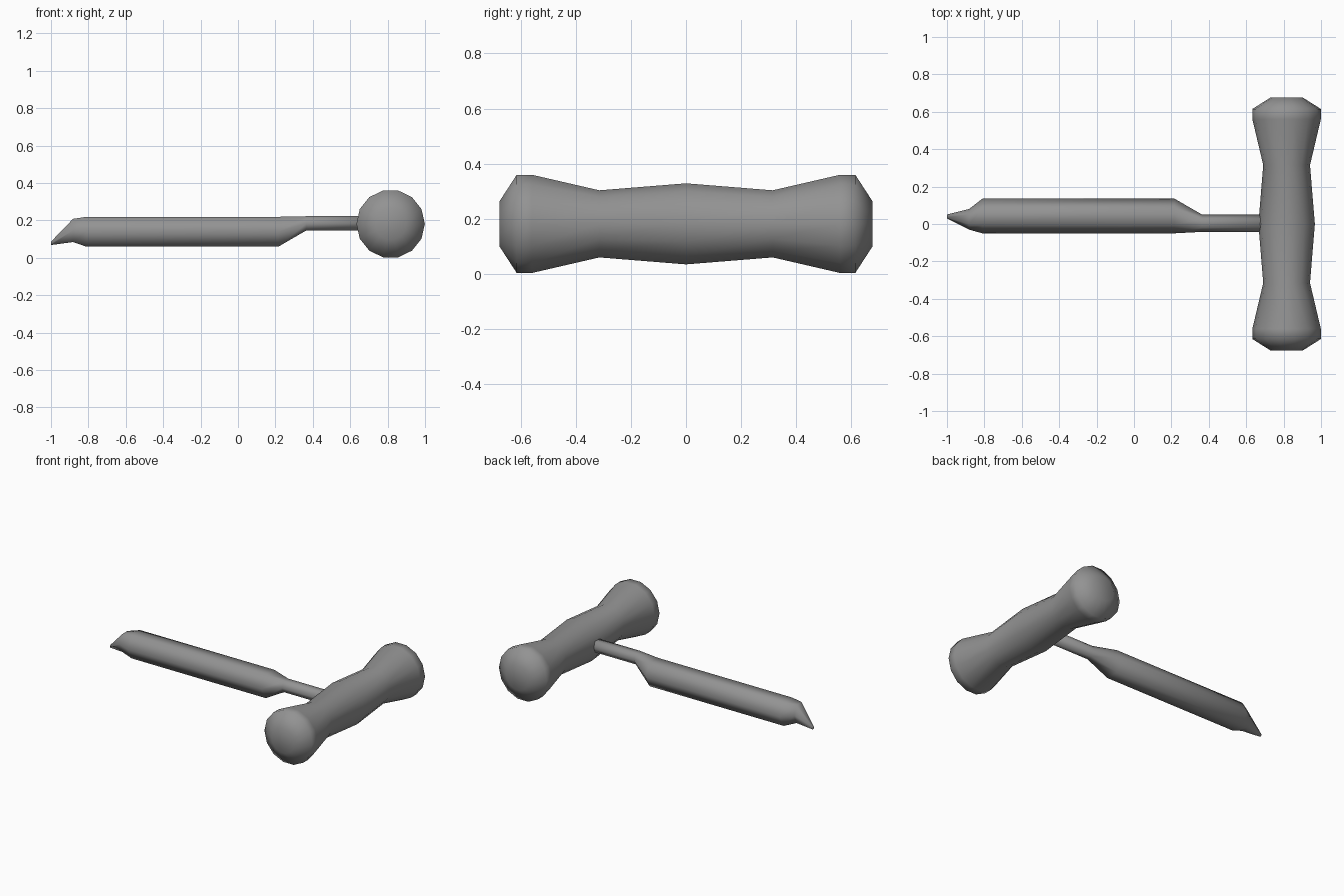
import bpy, bmesh, math
from mathutils import Vector

cube = bpy.data.objects.get("Cube")
if cube:
    bpy.data.objects.remove(cube, do_unlink=True)

# Single grey finish
grey = bpy.data.materials.new("mid_grey")
grey.use_nodes = True
colour = (0.29, 0.29, 0.29, 1)
grey.diffuse_color = colour
grey.node_tree.nodes["Principled BSDF"].inputs["Base Color"].default_value = colour


def loft(name, sides, axis_u, axis_v, rings):
    """Skin a smooth capped tube through rings of (centre, radius_u, radius_v)."""
    bm = bmesh.new()
    u, v = Vector(axis_u), Vector(axis_v)
    loops = []
    for centre, ru, rv in rings:
        loop = []
        for k in range(sides):
            a = math.tau * k / sides
            loop.append(bm.verts.new(Vector(centre) + u * ru * math.cos(a) + v * rv * math.sin(a)))
        loops.append(loop)
    for a, b in zip(loops, loops[1:]):
        for k in range(sides):
            j = (k + 1) % sides
            bm.faces.new((a[k], a[j], b[j], b[k]))
    bm.faces.new(loops[0])
    bm.faces.new(loops[-1])
    bmesh.ops.recalc_face_normals(bm, faces=bm.faces)
    for face in bm.faces:
        face.smooth = True
    mesh = bpy.data.meshes.new(name)
    bm.to_mesh(mesh)
    bm.free()
    mesh.materials.append(grey)
    obj = bpy.data.objects.new(name, mesh)
    bpy.context.collection.objects.link(obj)
    return obj


# Waisted grip with flared, domed ends, mirrored about its middle
half = [(0.315, 0.125), (0.56, 0.183), (0.615, 0.183), (0.677, 0.085)]
profile = [(-y, r) for y, r in reversed(half)] + [(0, 0.151)] + half
loft("handle", 14, (1, 0, 0), (0, 0, 1),
     [((0.816, y, 0.181), r, r) for y, r in profile])

# Six-sided shaft: neck, offset thick body and slanted point
flat = 1 / math.cos(math.radians(30))
shaft = [  # x, centre y, centre z, half width, half height
    (0.76, 0.004, 0.184, 0.046, 0.038),
    (0.365, 0.004, 0.184, 0.046, 0.038),
    (0.215, 0.043, 0.139, 0.093, 0.080),
    (-0.81, 0.043, 0.139, 0.093, 0.080),
    (-0.882, 0.025, 0.146, 0.055, 0.062),
    (-1.0, 0.040, 0.077, 0.011, 0.009),
]
loft("shaft", 6, (0, 1, 0), (0, 0, 1),
     [((x, y, z), w, h * flat) for x, y, z, w, h in shaft])
